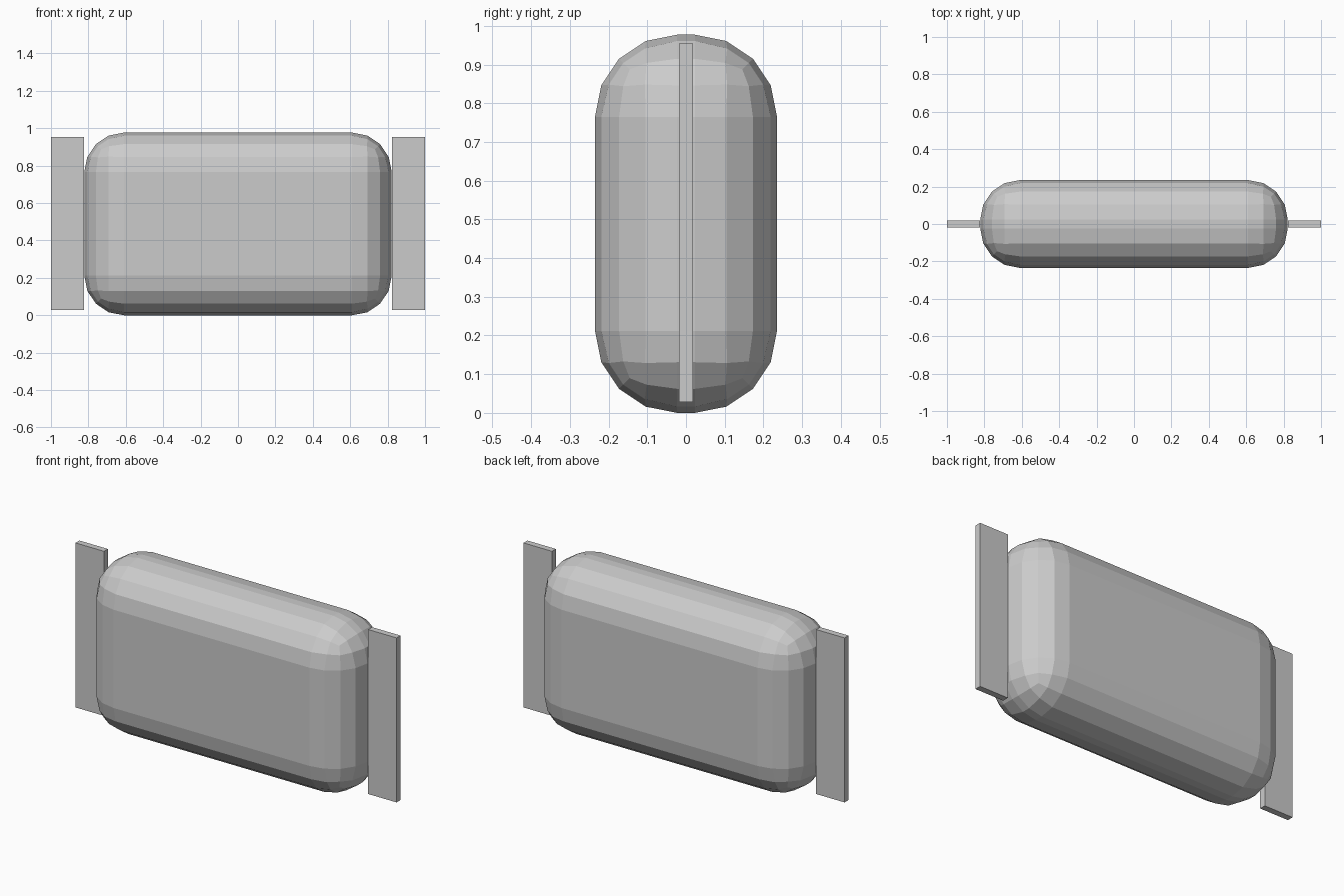
import bpy

if "Cube" in bpy.data.objects:
    bpy.data.objects.remove(bpy.data.objects["Cube"])


def box(name, size, location):
    bpy.ops.mesh.primitive_cube_add(size=1, location=location)
    obj = bpy.context.object
    obj.name = name
    obj.scale = size
    bpy.ops.object.transform_apply(location=False, rotation=False, scale=True)
    return obj


# Rounded cushion body with flat-faced, four-step edges
body = box("cushion_body", (1.644, 0.47, 0.977), (0, 0, 0.4885))
bevel = body.modifiers.new("rounded_edges", "BEVEL")
bevel.width = 0.212
bevel.segments = 4
bevel.limit_method = "NONE"

# Thin flat side panels at both ends
for side, label in ((-1, "left"), (1, "right")):
    box(f"{label}_side_panel", (0.177, 0.035, 0.926), (side * 0.9115, 0, 0.491))
